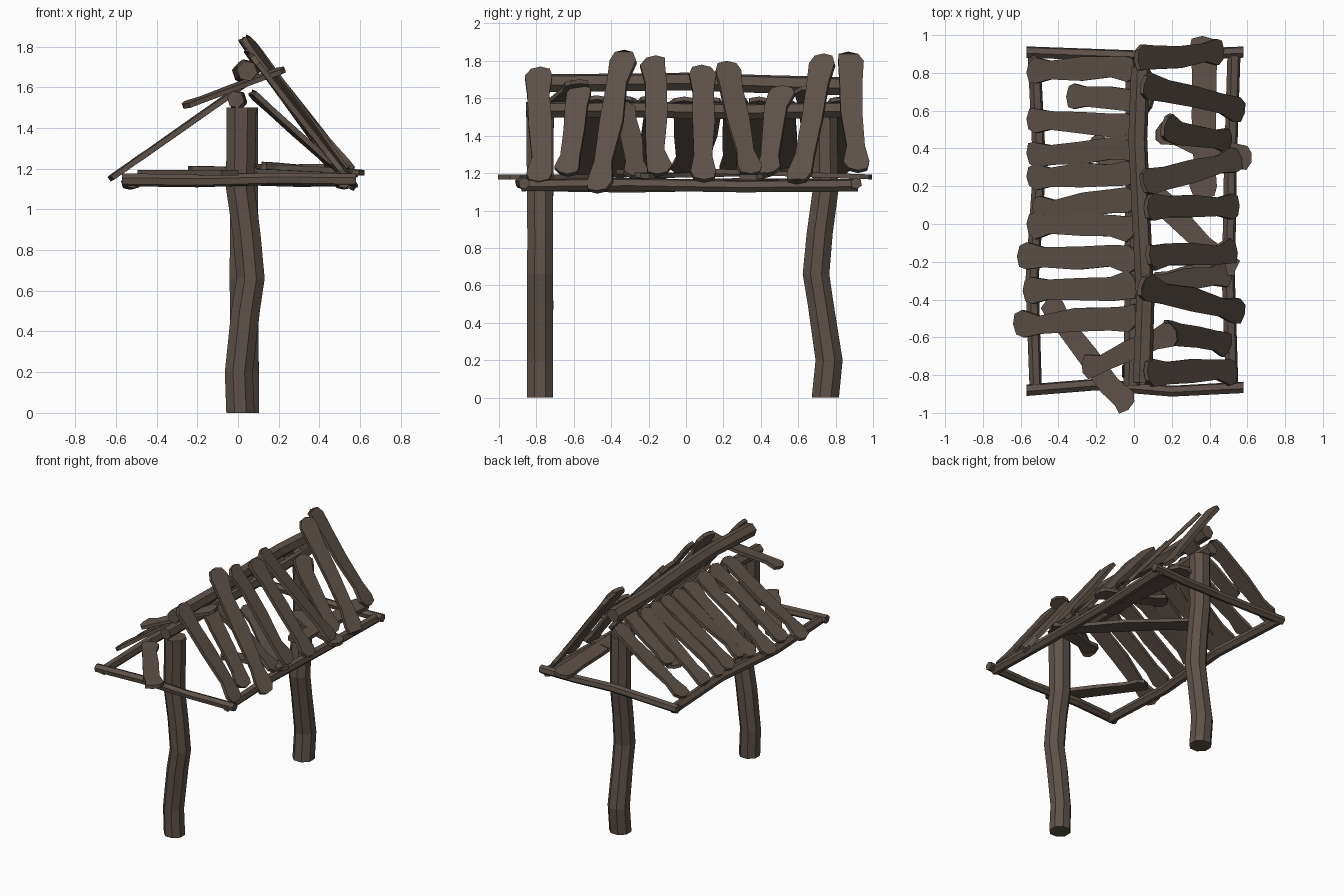
import bpy, bmesh, math, random
from mathutils import Vector as V

random.seed(4)
wood = bpy.data.materials.new("weathered brown wood")
wood.diffuse_color = (0.112, 0.084, 0.067, 1)


def finish(name, bm):
    bmesh.ops.recalc_face_normals(bm, faces=bm.faces[:])
    me = bpy.data.meshes.new(name)
    bm.to_mesh(me)
    bm.free()
    me.materials.append(wood)
    ob = bpy.data.objects.new(name, me)
    bpy.context.collection.objects.link(ob)
    return ob


def loft(name, rings):
    """Skin a list of point rings and cap both ends."""
    bm = bmesh.new()
    rings = [[bm.verts.new(p) for p in ring] for ring in rings]
    n = len(rings[0])
    for lo, hi in zip(rings, rings[1:]):
        for i in range(n):
            j = (i + 1) % n
            bm.faces.new((lo[i], lo[j], hi[j], hi[i]))
    bm.faces.new(rings[0])
    bm.faces.new(rings[-1])
    return finish(name, bm)


def log(name, path, radius, sides=6, spin=0.2):
    """Crooked low-poly log along a path."""
    path = [V(p) for p in path]
    axis = (path[-1] - path[0]).normalized()
    u = axis.cross(V((0, 1, 0)) if abs(axis.y) < 0.9 else V((0, 0, 1))).normalized()
    w = axis.cross(u)
    rings = []
    for p in path:
        r = radius * random.uniform(0.97, 1.05)
        rings.append([p + u * r * math.cos(a) + w * r * math.sin(a)
                      for a in (spin + math.tau * i / sides for i in range(sides))])
    return loft(name, rings)


def plank(name, a, b, width=0.125, thick=0.026):
    """Rough board from a to b: wavy outline, pinched near the ends, pointed tips."""
    a, b = V(a), V(b)
    d = (b - a).normalized()
    side = d.cross(V((0, 0, 1))).normalized()
    n = side.cross(d)
    rings = []
    for t, k in ((0, 0.8), (0.06, 1.05), (0.2, 0.8), (0.5, 0.95), (0.78, 0.92), (0.94, 1.1), (1, 0.8)):
        c = a.lerp(b, t) + side * random.uniform(-0.012, 0.012)
        h = width / 2 * k * random.uniform(0.93, 1.08)
        tip = d * {0: -0.015, 1: 0.015}.get(t, 0)
        q = n * thick / 2
        rings.append([c + side * h - q, c + tip - q, c - side * h - q,
                      c - side * h + q, c + tip + q, c + side * h + q])
    return loft(name, rings)


# Two crooked posts: the rear one is the front one turned a quarter
bend = [(0, 0), (0.2, -0.008), (0.5, 0.025), (0.66, 0.05), (0.88, 0.03), (1.1, 0.0), (1.5, 0.005)]
log("front_post", [(0.012 + o, -0.78, z) for z, o in bend], 0.076, 8, 0.39)
log("back_post", [(0.03, 0.745 - o * 1.0 + (0.012 if 0.1 < z < 0.3 else 0), z) for z, o in bend], 0.076, 8, 0.39)

# Ridge logs
log("lower_ridge", [(-0.012, -0.855, 1.54), (-0.005, -0.2, 1.54), (0, 0.3, 1.53), (0, 0.84, 1.54)], 0.044)
log("upper_ridge", [(0.045, -0.84, 1.68), (0.06, -0.4, 1.685), (0.04, 0, 1.69),
                    (0.02, 0.45, 1.675), (0.035, 0.83, 1.665)], 0.05)

# Eave frame
log("front_beam", [(-0.57, -0.88, 1.145), (-0.2, -0.85, 1.14), (0.2, -0.885, 1.15), (0.58, -0.865, 1.145)], 0.031)
log("back_beam", [(-0.57, 0.91, 1.145), (0, 0.89, 1.15), (0.3, 0.9, 1.14), (0.58, 0.91, 1.145)], 0.031)
log("left_beam", [(-0.52, -0.88, 1.135), (-0.54, -0.3, 1.13), (-0.5, 0.3, 1.14), (-0.53, 0.91, 1.135)], 0.034)
log("right_beam", [(0.52, -0.88, 1.135), (0.5, -0.3, 1.14), (0.51, 0.3, 1.13), (0.53, 0.92, 1.135)], 0.034)

# Left roof boards: eave x, eave y, ridge x, ridge y
left_boards = [(-0.55, 0.81, 0, 0.825), (-0.34, 0.67, 0.09, 0.655), (-0.55, 0.55, 0, 0.52),
               (-0.55, 0.37, 0, 0.40), (-0.55, 0.24, 0, 0.26), (-0.52, 0.08, 0, 0.13),
               (-0.55, 0.0, 0, -0.02), (-0.6, -0.17, 0.01, -0.18), (-0.57, -0.35, 0.01, -0.33),
               (-0.62, -0.54, 0.01, -0.49)]
for i, (x0, y0, x1, y1) in enumerate(left_boards):
    z = lambda x: 1.59 + x * 0.7
    plank(f"left_roof_board_{i+1}", (x0, y0, z(x0)), (x1, y1, z(x1)), 0.128)

# Right roof boards: eave x, y, z then ridge x, y, z
right_boards = [(0.53, -0.775, 1.16, 0.07, -0.785, 1.75), (0.5, -0.63, 1.2, 0.16, -0.57, 1.65),
                (0.57, -0.465, 1.11, 0.04, -0.33, 1.84), (0.5, -0.25, 1.18, 0.07, -0.35, 1.57),
                (0.53, -0.15, 1.2, 0.08, -0.17, 1.81), (0.54, 0.09, 1.17, 0.07, 0.08, 1.76),
                (0.55, 0.35, 1.2, 0.05, 0.22, 1.78), (0.5, 0.43, 1.2, 0.16, 0.51, 1.65),
                (0.57, 0.6, 1.16, 0.05, 0.73, 1.82), (0.46, 0.91, 1.22, 0.02, 0.87, 1.83)]
for i, b in enumerate(right_boards):
    plank(f"right_roof_board_{i+1}", b[:3], b[3:], 0.125)

# Loose boards lying on the eave frame and one over the ridge
plank("loose_front_board", (-0.46, -0.42, 1.18), (-0.03, -0.965, 1.18), 0.12)
plank("loose_middle_board", (0.52, -0.24, 1.185), (-0.22, 0.44, 1.2), 0.125)
plank("loose_cross_board", (0.1, -0.32, 1.21), (0.52, -0.22, 1.19), 0.11)
plank("loose_back_board", (0.36, 0.15, 1.21), (0.37, 0.98, 1.18), 0.135)
plank("loose_side_board", (0.13, 0.49, 1.22), (0.61, 0.34, 1.18), 0.125)
plank("loose_ridge_board", (-0.26, -0.77, 1.51), (0.21, -0.565, 1.685), 0.115, 0.024)
